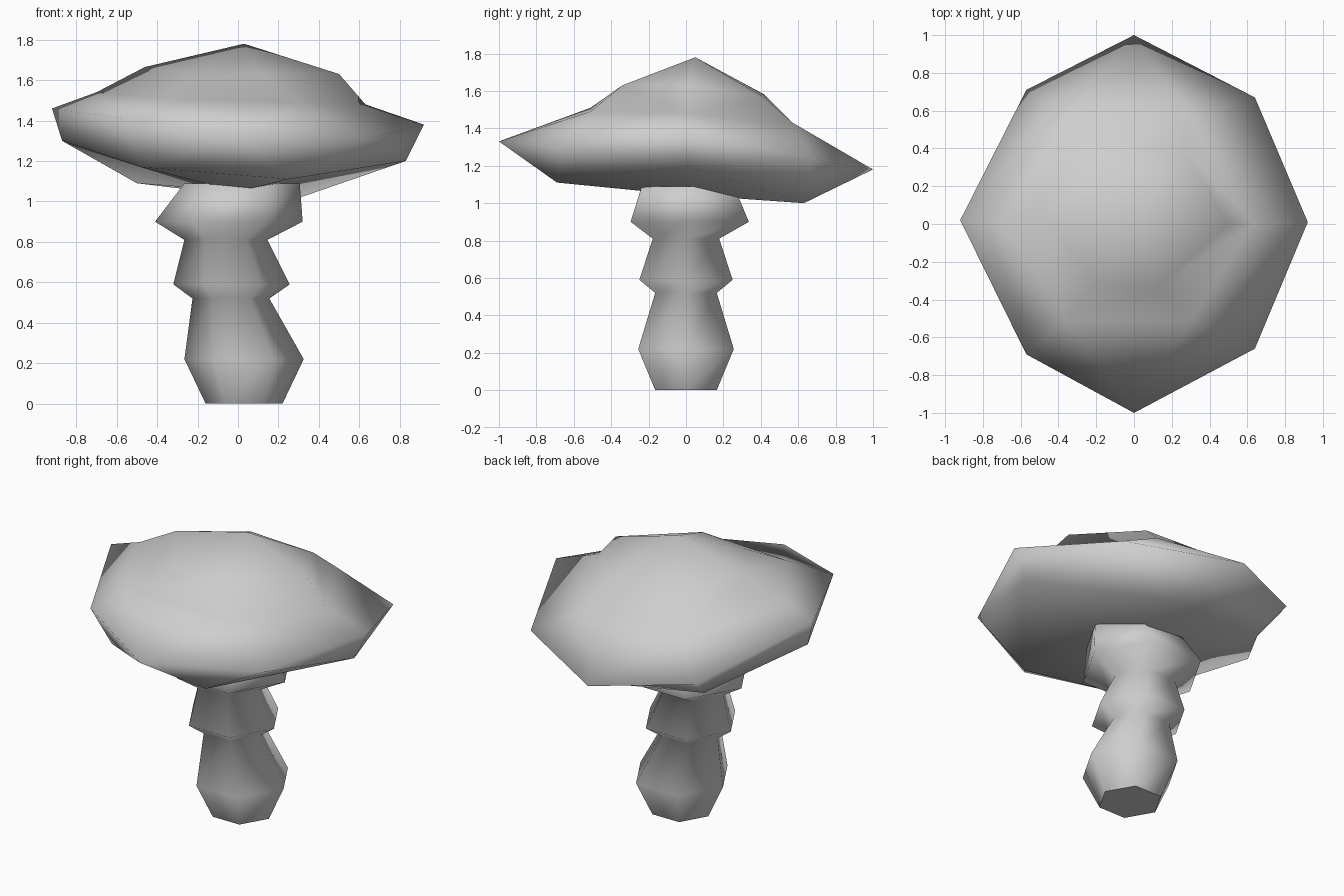
import bpy
import bmesh
from math import atan2, cos, sin, tau

default_cube = bpy.data.objects.get("Cube")
if default_cube:
    bpy.data.objects.remove(default_cube, do_unlink=True)

# Single stone grey for the whole model
grey = bpy.data.materials.new("stone_grey")
grey.use_nodes = True
grey.diffuse_color = (0.62, 0.62, 0.62, 1)
grey.node_tree.nodes["Principled BSDF"].inputs["Base Color"].default_value = grey.diffuse_color


def add_ring(bm, points):
    return [bm.verts.new(p) for p in points]


def sweep_angle(ring, index):
    """Angle of a ring corner around z, with the closing corner at a full turn."""
    if index >= len(ring):
        return tau
    return atan2(ring[index].co.y, ring[index].co.x) % tau


def zip_rings(bm, a, b):
    """Join two rings with triangles, even when their corner counts differ."""
    i = j = 0
    while i < len(a) or j < len(b):
        here, there = a[i % len(a)], b[j % len(b)]
        step_a = j >= len(b) or (i < len(a) and sweep_angle(a, i + 1) <= sweep_angle(b, j + 1))
        if step_a:
            i += 1
            bm.faces.new((here, a[i % len(a)], there))
        else:
            j += 1
            bm.faces.new((here, b[j % len(b)], there))


def fan(bm, ring, tip):
    centre = bm.verts.new(tip)
    for k, corner in enumerate(ring):
        bm.faces.new((corner, ring[(k + 1) % len(ring)], centre))


def finish(bm, name):
    bmesh.ops.recalc_face_normals(bm, faces=bm.faces)
    for face in bm.faces:
        face.smooth = True
    mesh = bpy.data.meshes.new(name)
    bm.to_mesh(mesh)
    bm.free()
    mesh.materials.append(grey)
    obj = bpy.data.objects.new(name, mesh)
    bpy.context.collection.objects.link(obj)
    return obj


# Cap: irregular rings from the underside up to the peak
underside = [(.83, 0, 1.2), (.25, .63, 1.0), (-.5, .53, 1.09),
             (-.87, 0, 1.3), (-.48, -.6, 1.17), (.25, -.69, 1.11)]
rim = [(.92, .01, 1.38), (.64, .67, 1.24), (0, 1, 1.18), (-.57, .71, 1.23),
       (-.92, .02, 1.46), (-.57, -.69, 1.41), (0, -1, 1.33), (.64, -.66, 1.31)]
shoulder = [(.63, 0, 1.48), (.3, .57, 1.43), (-.35, .57, 1.43),
            (-.7, 0, 1.54), (-.36, -.51, 1.51), (.3, -.51, 1.49)]
crown = [(.5, 0, 1.63), (.25, .41, 1.57), (-.2, .42, 1.58),
         (-.46, .03, 1.665), (-.2, -.31, 1.62), (.12, -.34, 1.63)]

bm = bmesh.new()
cap_rings = [add_ring(bm, points) for points in (underside, rim, shoulder, crown)]
for lower, upper in zip(cap_rings, cap_rings[1:]):
    zip_rings(bm, lower, upper)
fan(bm, cap_rings[0], (0, -.08, 1.05))
fan(bm, cap_rings[-1], (.03, .05, 1.78))
finish(bm, "cap")

# Stem: six-sided bulges as (height, centre x, centre y, radius)
stem_profile = [(0, .03, 0, .19), (.22, .03, 0, .295), (.52, -.035, 0, .19),
                (.59, -.032, 0, .288), (.81, -.06, 0, .205),
                (.9, -.045, .02, .365), (1.09, .02, .01, .285)]
bm = bmesh.new()
stem_rings = []
for z, cx, cy, r in stem_profile:
    stem_rings.append(add_ring(bm, [(cx + r * cos(tau * k / 6), cy + r * sin(tau * k / 6), z)
                                    for k in range(6)]))
for lower, upper in zip(stem_rings, stem_rings[1:]):
    for k in range(6):
        n = (k + 1) % 6
        bm.faces.new((lower[k], lower[n], upper[n], upper[k]))
base = bm.faces.new(stem_rings[0])
bm.faces.new(stem_rings[-1])
for edge in base.edges:
    edge.smooth = False
finish(bm, "stem")
